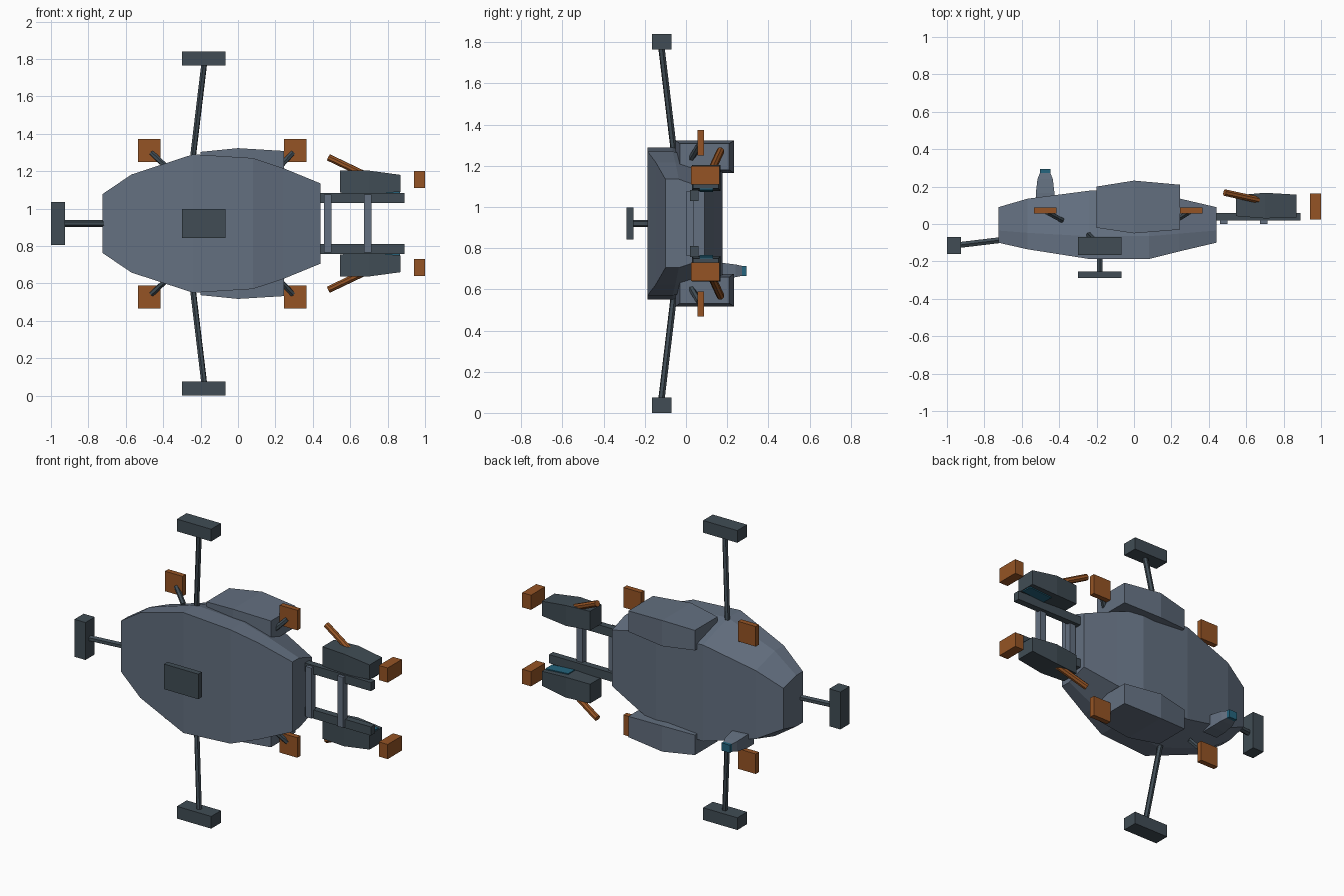
import bpy, bmesh, math
from mathutils import Vector

if "Cube" in bpy.data.objects:
    bpy.data.objects.remove(bpy.data.objects["Cube"])

MID = 0.92  # height of the mirror plane


def material(name, rgb):
    m = bpy.data.materials.new(name)
    m.diffuse_color = (*rgb, 1)
    m.use_nodes = True
    m.node_tree.nodes["Principled BSDF"].inputs["Base Color"].default_value = m.diffuse_color
    return m


GREY = material("blue_grey", (0.125, 0.16, 0.215))
DARK = material("dark_slate", (0.052, 0.073, 0.09))
ORANGE = material("burnt_orange", (0.30, 0.088, 0.018))
TEAL = material("teal_glass", (0.018, 0.13, 0.21))


def loft(name, rings, mat, mirror=False):
    """Skin a list of equal-length rings, cap the ends; optionally mirror in z."""
    for side in ((1, -1) if mirror else (1,)):
        bm = bmesh.new()
        loops = [[bm.verts.new((p[0], p[1], MID + side * (p[2] - MID))) for p in r] for r in rings]
        n = len(rings[0])
        for a, b in zip(loops, loops[1:]):
            for i in range(n):
                j = (i + 1) % n
                bm.faces.new((a[i], a[j], b[j], b[i]))
        bm.faces.new(loops[0])
        bm.faces.new(loops[-1])
        bmesh.ops.recalc_face_normals(bm, faces=bm.faces)
        full = name if not mirror else ("upper_" if side > 0 else "lower_") + name
        me = bpy.data.meshes.new(full)
        bm.to_mesh(me)
        bm.free()
        me.materials.append(mat)
        bpy.context.collection.objects.link(bpy.data.objects.new(full, me))


def rect(x, y0, y1, z0, z1):
    return [(x, y0, z0), (x, y1, z0), (x, y1, z1), (x, y0, z1)]


def box(name, x, y, z, mat, mirror=False):
    loft(name, [rect(x[0], *y, *z), rect(x[1], *y, *z)], mat, mirror)


def rod(name, a, b, r, mat, mirror=False, sides=8):
    a, b = Vector(a), Vector(b)
    q = (b - a).to_track_quat('Z', 'Y')
    ring = [q @ Vector((r * math.cos(t), r * math.sin(t), 0))
            for t in ((i + 0.5) * math.tau / sides for i in range(sides))]
    loft(name, [[c + p for p in ring] for c in (a, b)], mat, mirror)


# Main hull: stations (x, front y, back y, half height), narrower toward the back
hull = []
for x, f, b, h in ((-0.725, -0.10, 0.09, 0.157), (-0.57, -0.135, 0.135, 0.262),
                   (-0.24, -0.187, 0.178, 0.37), (0.08, -0.187, 0.178, 0.35),
                   (0.24, -0.178, 0.15, 0.297), (0.44, -0.10, 0.09, 0.215)):
    if x == 0.24:
        f, b = -0.147, 0.137
    m = f * 0.35
    hull.append([(x, f, MID - h), (x, m, MID - h), (x, b, MID - h * 0.8),
                 (x, b, MID + h * 0.8), (x, m, MID + h), (x, f, MID + h)])
loft("hull", hull, GREY)

# Side blisters above and below the hull
loft("side_blister", [rect(-0.20, -0.02, 0.20, 1.18, 1.303),
                      rect(0.0, -0.05, 0.232, 1.165, 1.323),
                      rect(0.245, -0.03, 0.21, 1.18, 1.308)], GREY, True)

# Long antennas with block heads
rod("long_mast", (-0.245, -0.055, 1.24), (-0.18, -0.12, 1.78), 0.016, DARK, True, 6)
box("mast_head", (-0.30, -0.067), (-0.165, -0.07), (1.765, 1.84), DARK, True)

# Nose and front sensors
rod("nose_mast", (-0.69, -0.083, MID), (-0.94, -0.113, MID), 0.018, DARK, sides=6)
box("nose_head", (-1.0, -0.925), (-0.16, -0.07), (0.805, 1.035), DARK)
rod("front_mast", (-0.183, -0.16, MID), (-0.183, -0.265, MID), 0.018, DARK, sides=6)
box("front_head", (-0.30, -0.067), (-0.29, -0.255), (0.843, 0.997), DARK)

# Orange panels on angled brackets
for label, x, x_in in (("left", -0.475, -0.385), ("right", 0.305, 0.225)):
    x_out = x + math.copysign(0.012, x_in - x)
    box(label + "_panel", (x - 0.06, x + 0.06), (0.055, 0.087), (1.25, 1.373), ORANGE, True)
    rod(label + "_bracket", (x_in, 0.02, 1.225), (x_out, 0.062, 1.298), 0.015, DARK, True, 6)

# Tapered rear camera with lens
loft("camera_body", [[(-0.475 + sx * hx, y, 0.69 + sz * hz)
                      for sx, sz in ((-1, -1), (1, -1), (1, 1), (-1, 1))]
                     for y, hx, hz in ((0.09, 0.05, 0.04), (0.165, 0.05, 0.04),
                                       (0.24, 0.041, 0.031), (0.273, 0.028, 0.024))], GREY)
box("camera_lens", (-0.503, -0.447), (0.273, 0.293), (0.666, 0.714), TEAL)

# Rear frame: two rails and two crossbars
box("rail", (0.42, 0.89), (0.02, 0.06), (1.03, 1.083), DARK, True)
for i, x in enumerate((0.48, 0.695)):
    box("crossbar_%d" % (i + 1), (x - 0.02, x + 0.02), (0.0, 0.04), (0.765, 1.075), GREY)

# Engine pods, glow strips, angled sticks and detached end blocks
loft("engine_pod", [rect(0.545, 0.042, 0.153, 1.085, 1.203),
                    rect(0.70, 0.03, 0.167, 1.078, 1.203),
                    rect(0.87, 0.035, 0.157, 1.09, 1.18)], DARK, True)
loft("glow_strip", [rect(0.71, 0.065, 0.13, 1.073, 1.082),
                    rect(0.865, 0.065, 0.13, 1.083, 1.092)], TEAL, True)
rod("angled_stick", (0.485, 0.168, 1.273), (0.68, 0.125, 1.18), 0.019, ORANGE, True, 8)
box("end_block", (0.94, 1.0), (0.025, 0.163), (1.11, 1.2), ORANGE, True)
